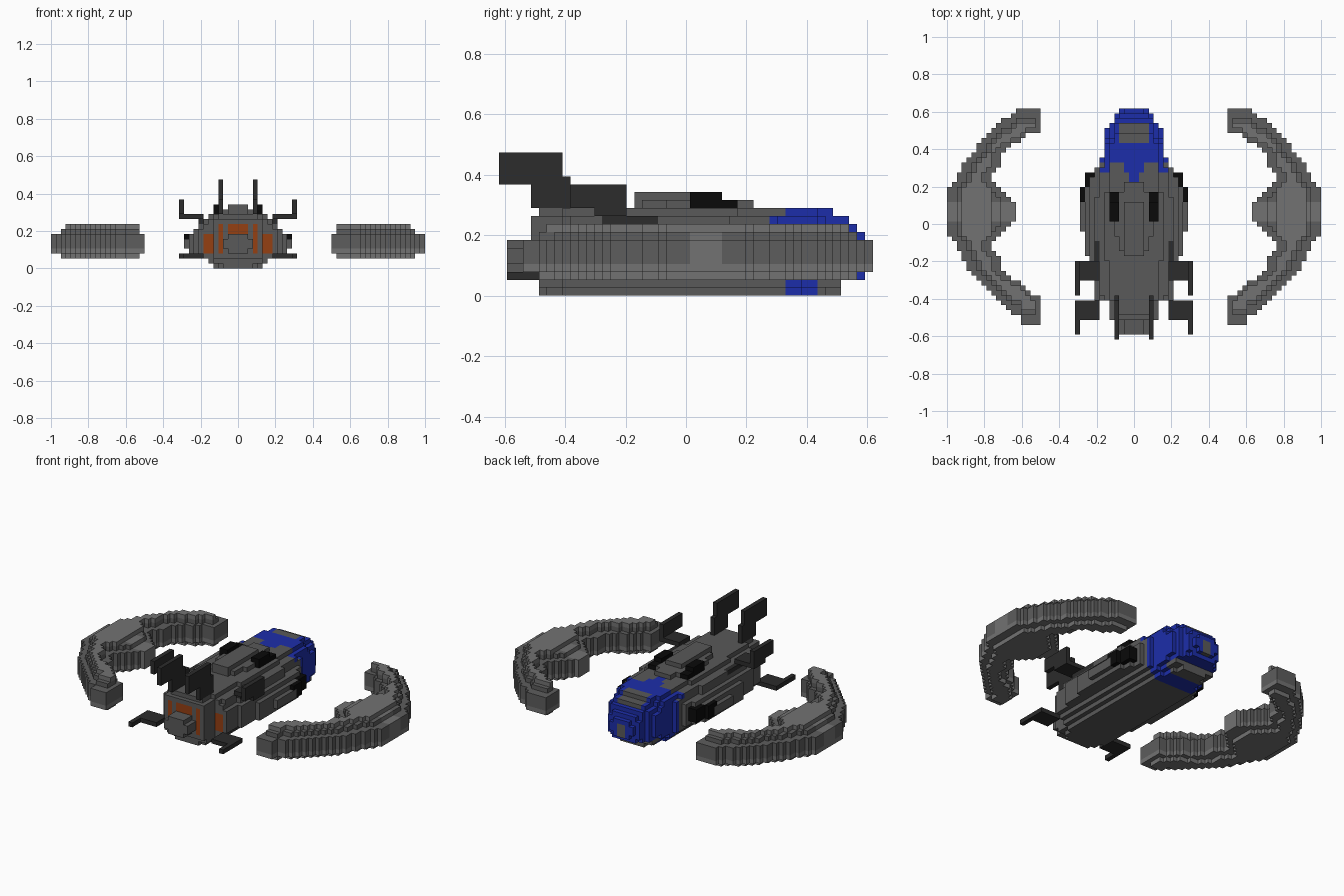
import bpy, bmesh

if "Cube" in bpy.data.objects:
    bpy.data.objects.remove(bpy.data.objects["Cube"])

V = 2 / 76          # block size
Y0 = -23.5 * V      # rear edge of the block grid


def material(name, rgb):
    m = bpy.data.materials.new(name)
    m.diffuse_color = (*rgb, 1)
    m.use_nodes = True
    m.node_tree.nodes["Principled BSDF"].inputs["Base Color"].default_value = m.diffuse_color
    return m


MATS = {
    "hull": material("hull_grey", (.10, .10, .10)),
    "wing": material("wing_grey", (.17, .17, .17)),
    "wing_low": material("wing_grey_deep", (.11, .11, .11)),
    "dark": material("fin_dark", (.025, .025, .025)),
    "black": material("pod_black", (.003, .003, .003)),
    "blue": material("glass_blue", (.012, .027, .40)),
    "orange": material("engine_orange", (.30, .05, .006)),
}

SIDES = [((1, 0, 0), [(1, 0, 0), (1, 1, 0), (1, 1, 1), (1, 0, 1)]),
         ((-1, 0, 0), [(0, 0, 0), (0, 0, 1), (0, 1, 1), (0, 1, 0)]),
         ((0, 1, 0), [(0, 1, 0), (0, 1, 1), (1, 1, 1), (1, 1, 0)]),
         ((0, -1, 0), [(0, 0, 0), (1, 0, 0), (1, 0, 1), (0, 0, 1)]),
         ((0, 0, 1), [(0, 0, 1), (1, 0, 1), (1, 1, 1), (0, 1, 1)]),
         ((0, 0, -1), [(0, 0, 0), (0, 1, 0), (1, 1, 0), (1, 0, 0)])]


def build(name, cells, solid, mat):
    """Skin a set of blocks, skipping faces buried in the solid."""
    bm = bmesh.new()
    verts = {}

    def vert(p):
        if p not in verts:
            verts[p] = bm.verts.new((p[0] * V, Y0 + p[1] * V, p[2] * V))
        return verts[p]

    for c in sorted(cells):
        for n, quad in SIDES:
            if tuple(a + b for a, b in zip(c, n)) not in solid:
                bm.faces.new([vert(tuple(a + b for a, b in zip(c, q))) for q in quad])
    me = bpy.data.meshes.new(name)
    bm.to_mesh(me)
    bm.free()
    me.materials.append(MATS[mat])
    bpy.context.collection.objects.link(bpy.data.objects.new(name, me))


def box(x0, x1, y0, y1, z0, z1):
    return {(x, y, z) for x in range(x0, x1) for y in range(y0, y1) for z in range(z0, z1)}


def mirrored(cells):
    return cells | {(-1 - x, y, z) for x, y, z in cells}


# Fuselage: nested symmetric boxes (rear, nose, half width, bottom, top)
hull = set()
for y0, y1, hw, z0, z1 in [
        (5, 43, 3, 0, 1), (6, 41, 4, 0, 1), (8, 38, 5, 0, 1), (5, 43, 5, 1, 2), (8, 38, 6, 1, 2),
        (1, 47, 2, 3, 7), (1, 47, 3, 4, 6), (4, 46, 3, 2, 8), (4, 46, 4, 3, 7),
        (4, 45, 4, 2, 9), (4, 44, 5, 2, 9), (4, 44, 4, 2, 10), (4, 41, 5, 2, 10),
        (8, 43, 6, 3, 8), (8, 41, 6, 2, 9), (8, 40, 6, 2, 10),
        (8, 37, 7, 2, 9), (9, 35, 7, 2, 10), (8, 35, 8, 3, 8), (13, 29, 8, 3, 10),
        (12, 33, 9, 3, 8), (17, 31, 10, 3, 7), (22, 29, 11, 4, 6),
        (5, 42, 4, 10, 11), (8, 40, 5, 10, 11), (16, 30, 6, 10, 11),
        (17, 32, 2, 11, 12), (18, 30, 3, 11, 12), (21, 28, 4, 11, 12), (17, 28, 2, 12, 13)]:
    hull |= box(-hw, hw, y0, y1, z0, z1)


def paint(cell):
    x, y, z = cell
    x = abs(x + .5)
    if y >= 46 and x < 1 and 3 <= z < 6:
        return "hull"
    if 40 <= y < 44 and (z < 2 or (z >= 9 and x < 3)):
        return "hull"
    if y >= 36 or (y >= 34 and z == 9):
        return "blue"
    if z == 10 and y >= 32 and x < (y - 30) / 2:
        return "blue"
    if y == 4 and ((3 < x < 4 and 3 <= z < 9) or (x < 2 and 7 <= z < 9)):
        return "orange"
    if y == 8 and 5 < x < 7 and 3 <= z < 7:
        return "orange"
    if 13 <= y < 20 and z == 9 and x > 7:
        return "dark"
    return "hull"


for name, key in [("fuselage", "hull"), ("nose_glazing", "blue"),
                  ("engine_glow", "orange"), ("fin_roots", "dark")]:
    build(name, {c for c in hull if paint(c) == key}, hull, key)

# Small black pods on the roof and flanks
roof_pods = mirrored(box(3, 5, 24, 28, 11, 13) | box(3, 4, 28, 30, 11, 12)
                     | box(4, 5, 26, 30, 11, 12))
build("roof_pods", roof_pods, roof_pods, "black")
flank_pods = mirrored(box(8, 11, 28, 31, 4, 7) | box(7, 10, 30, 34, 4, 7)) - hull
build("flank_pods", flank_pods, flank_pods, "black")

# Tail fins, upper side fins and lower side fins
fins = {
    "tail_fins": box(3, 4, 0, 8, 15, 18) | box(3, 4, 0, 9, 14, 15) | box(3, 4, 4, 9, 11, 14),
    "upper_side_fins": box(7, 12, 12, 16, 10, 11) | box(11, 12, 9, 16, 11, 14),
    "lower_side_fins": box(7, 12, 4, 8, 2, 3) | box(11, 12, 1, 8, 2, 3),
}
for name, cells in fins.items():
    cells = mirrored(cells)
    build(name, cells, cells, "dark")

# Crescent wings: inner and outer edges by rows away from the middle row
MID = 26
FRONT_OUT = [38] * 5 + [37, 36, 36, 35, 35, 34, 33, 32, 32, 31, 30, 29, 28, 27, 25, 24]
REAR_OUT = [38] * 5 + [37, 36, 36, 35, 35, 34, 34, 33, 32, 31, 30, 29, 28, 27, 26, 25, 23, 23]
INNER = [24, 24, 25, 26, 27, 28, 29, 29, 28, 27, 27, 27, 26, 25, 23, 22, 21] + [19] * 6


def outline(inner_limit):
    """Plan cells; inner_limit trims the bulge off the upper and lower layers."""
    cells = set()
    for d, start in enumerate(INNER):
        start = max(start, inner_limit) if d < 5 else start
        if d < len(FRONT_OUT):
            cells |= {(x, MID + d) for x in range(19 if d > 15 else start, FRONT_OUT[d])}
        cells |= {(x, MID - 1 - d) for x in range(start, REAR_OUT[d])}
    return cells


def shrink(cells, out, inn):
    keep = set()
    for x, y in cells:
        s = 1 if y >= MID else -1
        near = {(x + out, y), (x - 1, y), (x, y + s * out), (x, y - s)}
        if near <= cells and (abs(y - MID) > 14 or (x - inn, y) in cells):
            keep.add((x, y))
    return keep


core, mid, top = outline(0), shrink(outline(25), 2, 2), shrink(outline(27), 3, 2)
wing = {(x, y, z) for z in range(2, 9) for x, y in
        (core if 3 <= z < 7 else top if z == 8 else mid)}
# Darker band around the rim, light on ridges and at the middle
band = {c for c in wing if 4 <= c[2] < 8 and not 24 <= c[1] < 28}


def flip(cells):
    return {(-1 - x, y, z) for x, y, z in cells}


for side, f in [("right", set), ("left", flip)]:
    build(side + "_wing", f(wing - band), f(wing), "wing")
    build(side + "_wing_rim", f(band), f(wing), "wing_low")
